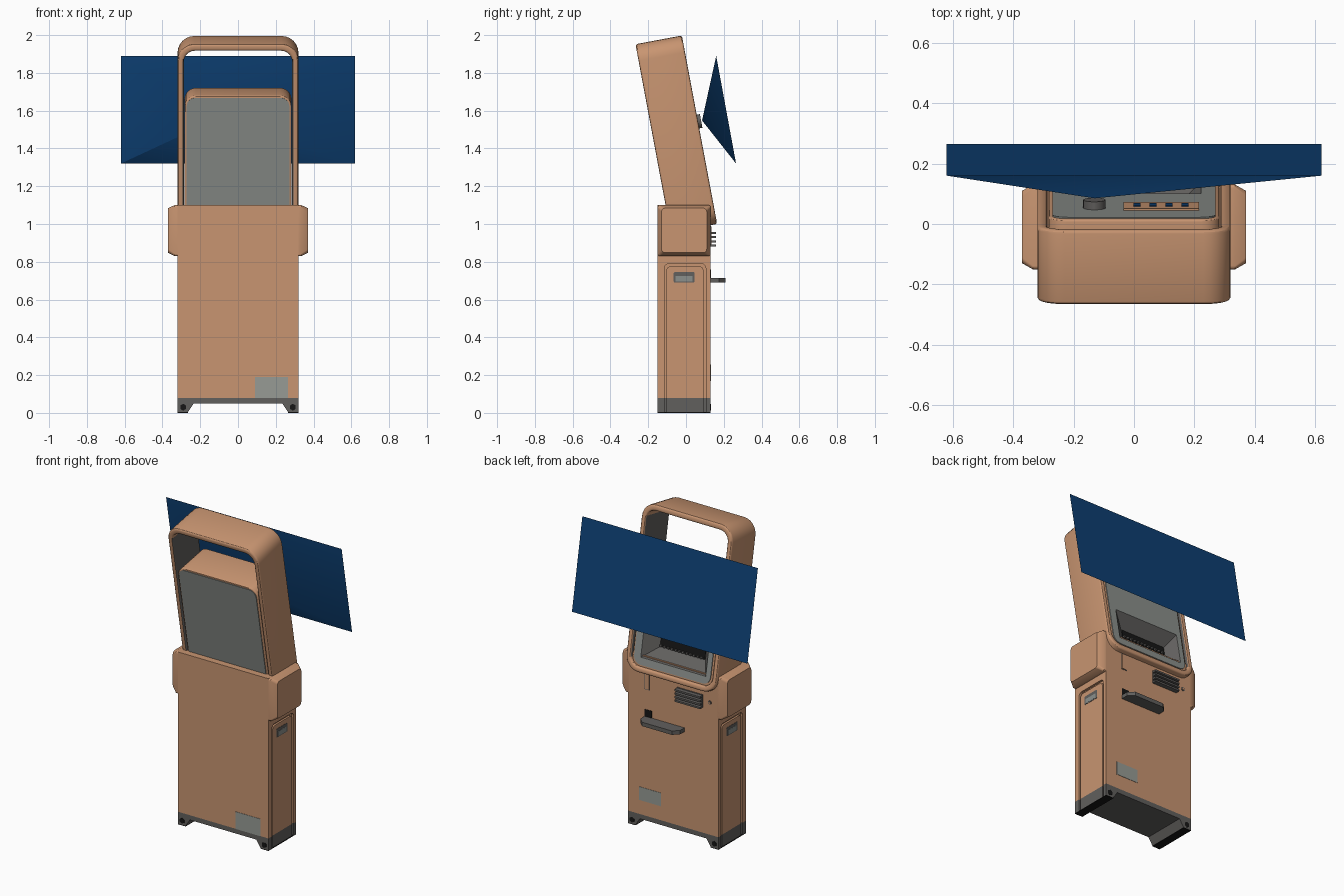
import bpy, bmesh, math
from mathutils import Vector

if "Cube" in bpy.data.objects:
    bpy.data.objects.remove(bpy.data.objects["Cube"])


def material(name, r, g, b):
    m = bpy.data.materials.new(name)
    m.diffuse_color = (r, g, b, 1)
    m.use_nodes = True
    m.node_tree.nodes["Principled BSDF"].inputs["Base Color"].default_value = m.diffuse_color
    return m


TAN = material("tan_shell", 0.58, 0.30, 0.165)
GREY = material("panel_grey", 0.26, 0.28, 0.265)
DARK = material("dark_grey", 0.12, 0.115, 0.11)
BLACK = material("black", 0.008, 0.008, 0.008)
BLUE = material("blue", 0.004, 0.05, 0.17)
LABEL = material("label_grey", 0.31, 0.33, 0.30)

# Mappings from (a, b, depth) to world space
S, C = 0.184, 0.983


def front(a, b, d):
    return Vector((a, d, b))


def side(a, b, d):
    return Vector((d, a, b))


def top(a, b, d):
    return Vector((a, b, d))


def head(a, b, d):      # leaning head, origin at its lower back edge
    return Vector((a, 0.165 - b * S + d * C, 1.0 + b * C + d * S))


def rrect(x0, x1, y0, y1, rb=0.0, rt=None, n=6):
    """Rounded rectangle with separate bottom and top corner radii."""
    rt = rb if rt is None else rt
    pts = []
    for cx, cy, r, start in ((x1, y1, rt, 0), (x0, y1, rt, 90), (x0, y0, rb, 180), (x1, y0, rb, 270)):
        ox = cx - r if cx == x1 else cx + r
        oy = cy - r if cy == y1 else cy + r
        for i in range(n + 1 if r else 1):
            a = math.radians(start + 90 * i / n)
            pts.append((ox + r * math.cos(a), oy + r * math.sin(a)))
    return pts


def apply(ob, mod):
    bpy.context.view_layer.objects.active = ob
    bpy.ops.object.modifier_apply(modifier=mod.name)


def finish(name, bm, mats, bevel=0.0):
    bmesh.ops.recalc_face_normals(bm, faces=bm.faces)
    me = bpy.data.meshes.new(name)
    bm.to_mesh(me)
    bm.free()
    for m in mats:
        me.materials.append(m)
    ob = bpy.data.objects.new(name, me)
    bpy.context.collection.objects.link(ob)
    if bevel:
        mod = ob.modifiers.new("Bevel", 'BEVEL')
        mod.width, mod.segments = bevel, 3
        mod.limit_method, mod.angle_limit = 'ANGLE', math.radians(40)
        apply(ob, mod)
    return ob


def loft(name, loops, fmap, mats, bevel=0.0, index=0):
    """Closed solid through a list of (outline, depth) loops."""
    bm = bmesh.new()
    rings = [[bm.verts.new(fmap(a, b, d)) for a, b in pts] for pts, d in loops]
    n = len(rings[0])
    for r0, r1 in zip(rings, rings[1:]):
        for i in range(n):
            j = (i + 1) % n
            bm.faces.new((r0[i], r0[j], r1[j], r1[i]))
    bm.faces.new(rings[0])
    bm.faces.new(rings[-1])
    for f in bm.faces:
        f.material_index = index
    return finish(name, bm, mats, bevel)


def prism(name, pts, d0, d1, fmap, mat, bevel=0.0):
    return loft(name, [(pts, d0), (pts, d1)], fmap, [mat], bevel)


def cut(ob, cutter):
    mod = ob.modifiers.new("Cut", 'BOOLEAN')
    mod.operation, mod.solver, mod.object = 'DIFFERENCE', 'EXACT', cutter
    apply(ob, mod)


# Lower cabinet and footed base
body = prism("cabinet", rrect(-0.32, 0.32, 0.08, 1.10), -0.15, 0.13, front, TAN)
foot = [(-0.32, 0.08), (-0.32, 0.004), (-0.265, 0.004), (-0.235, 0.05)]
base = prism("base", foot + [(-x, z) for x, z in reversed(foot)], -0.15, 0.13, front, DARK)

for sx, tag in ((-1, "left"), (1, "right")):
    # Side door set in a shallow recess
    cutter = prism("door_cutter", rrect(-0.115, 0.105, -0.1, 0.79, 0, 0.025), sx * 0.305, sx * 0.4, side, TAN)
    cut(body, cutter)
    cut(base, cutter)
    bpy.data.objects.remove(cutter)
    prism(tag + "_door", rrect(-0.103, 0.092, 0.08, 0.775, 0, 0.02), sx * 0.30, sx * 0.317, side, TAN)
    prism(tag + "_door_kick", rrect(-0.103, 0.092, 0.004, 0.08), sx * 0.30, sx * 0.317, side, DARK)
    prism(tag + "_handle_frame", rrect(-0.065, 0.045, 0.69, 0.745, 0.006), sx * 0.315, sx * 0.3185, side, DARK)
    prism(tag + "_handle", rrect(-0.055, 0.035, 0.695, 0.725), sx * 0.316, sx * 0.3195, side, GREY)
    # Shoulder block with tapered outer face
    loft(tag + "_shoulder", [(rrect(-0.15, 0.13, 0.83, 1.10, 0.012), sx * 0.31),
                             (rrect(-0.15, 0.13, 0.83, 1.10, 0.012), sx * 0.335),
                             (rrect(-0.13, 0.11, 0.848, 1.084, 0.02), sx * 0.37)], side, [TAN])
    # Foot pad and bolts
    prism(tag + "_foot_pad", rrect(*sorted((sx * 0.265, sx * 0.32)), -0.15, 0.13), 0.0, 0.004, top, BLACK)
    bolt = [(sx * 0.29 + 0.018 * math.sin(k * math.tau / 6), 0.03 + 0.018 * math.cos(k * math.tau / 6))
            for k in range(6)]
    prism(tag + "_front_bolt", bolt, -0.152, -0.149, front, BLACK)
    prism(tag + "_back_bolt", bolt, 0.129, 0.132, front, BLACK)

# Labels on front and back
prism("front_label", rrect(0.09, 0.265, 0.08, 0.19), -0.152, -0.149, front, LABEL)
prism("back_label", rrect(0.085, 0.24, 0.17, 0.255), 0.129, 0.132, front, LABEL)

# Back fittings: tray with slot, vent fins, card reader, lock
tray = [(-0.08, 0.12), (-0.08, 0.175), (-0.045, 0.208), (0.165, 0.208), (0.2, 0.175), (0.2, 0.12)]
prism("tray", tray, 0.69, 0.715, top, DARK)
prism("tray_slot", rrect(0.15, 0.2, 0.715, 0.76), 0.129, 0.132, front, BLACK)
prism("vent_back", rrect(-0.21, -0.03, 0.88, 0.962), 0.128, 0.134, front, DARK)
for i in range(4):
    z = 0.885 + i * 0.0225
    prism("vent_fin_%d" % (i + 1), rrect(-0.21, -0.03, z - 0.005, z + 0.006), 0.13, 0.16, front, DARK)
prism("card_reader_edge", rrect(0.163, 0.205, 0.888, 0.992), 0.129, 0.132, front, DARK)
prism("card_reader", rrect(0.167, 0.201, 0.892, 0.988), 0.129, 0.134, front, TAN)
prism("lock_ring", rrect(-0.272, -0.248, 0.912, 0.936, 0.012), 0.129, 0.134, front, DARK)
prism("lock_core", rrect(-0.267, -0.253, 0.917, 0.931, 0.007), 0.129, 0.136, front, TAN)

# Leaning hoop around the head, with dark inner cheeks
outer = rrect(-0.32, 0.32, 0.0, 1.015, 0.09)
inner = rrect(-0.287, 0.287, 0.035, 0.978, 0.06)
bm = bmesh.new()
rings = [[bm.verts.new(head(a, b, d)) for a, b in pts]
         for pts, d in ((outer, -0.25), (outer, 0.0), (inner, 0.0), (inner, -0.25))]
n = len(outer)
for k in range(4):
    r0, r1 = rings[k], rings[(k + 1) % 4]
    for i in range(n):
        j = (i + 1) % n
        f = bm.faces.new((r0[i], r0[j], r1[j], r1[i]))
        f.normal_update()
        if k == 2 and abs(f.normal.x) > 0.95:
            f.material_index = 1
finish("hoop", bm, [TAN, DARK], 0.012)

# Screen housing with display in front and service panel behind
housing = loft("screen_housing", [(rrect(-0.283, 0.283, 0.03, 0.737, 0.05, 0.06), d) for d in (-0.245, -0.015)],
               head, [TAN, DARK], 0.008)
prism("display", rrect(-0.272, 0.272, 0.05, 0.725, 0.04, 0.045), -0.249, -0.24, head, GREY)
panel = loft("service_panel", [(rrect(-0.27, 0.27, 0.045, 0.722, 0.05), d) for d in (-0.018, -0.01)],
             head, [GREY, DARK])

# Printer mouth: funnel recess, black slot and teeth
funnel = loft("mouth_cutter", [(rrect(-0.245, 0.235, 0.08, 0.31), 0.0), (rrect(-0.18, 0.14, 0.165, 0.225), -0.075)],
              head, [TAN, DARK], index=1)
cut(housing, funnel)
cut(panel, funnel)
bpy.data.objects.remove(funnel)
prism("printer_slot", rrect(-0.178, 0.138, 0.167, 0.223), -0.08, -0.071, head, BLACK)
for i in range(12):
    x = -0.163 + i * 0.026
    prism("printer_tooth_%d" % (i + 1), rrect(x, x + 0.012, 0.168, 0.18), -0.075, -0.06, head, DARK)

# Button strip on the service panel
prism("button_strip", rrect(-0.035, 0.215, 0.48, 0.60), -0.012, -0.004, head, TAN)
for i in range(4):
    x = 0.01 + i * 0.053
    prism("button_%d" % (i + 1), rrect(x - 0.012, x + 0.012, 0.52, 0.56), -0.006, 0.0, head, BLUE)

# Camera and its field-of-view pyramid
prism("camera", rrect(-0.168, -0.094, 0.515, 0.589, 0.037), -0.012, 0.017, head, DARK)
bm = bmesh.new()
rim = [bm.verts.new(p) for p in ((-0.62, 0.16, 1.89), (0.62, 0.16, 1.89), (0.62, 0.265, 1.32), (-0.62, 0.265, 1.32))]
apex = bm.verts.new((-0.13, 0.085, 1.548))
bm.faces.new(rim)
for i in range(4):
    bm.faces.new((rim[i], rim[(i + 1) % 4], apex))
finish("view_pyramid", bm, [BLUE])

# Smooth rounded surfaces, keep hard edges
bpy.ops.object.select_all(action='SELECT')
bpy.ops.object.shade_smooth_by_angle(angle=math.radians(30))
